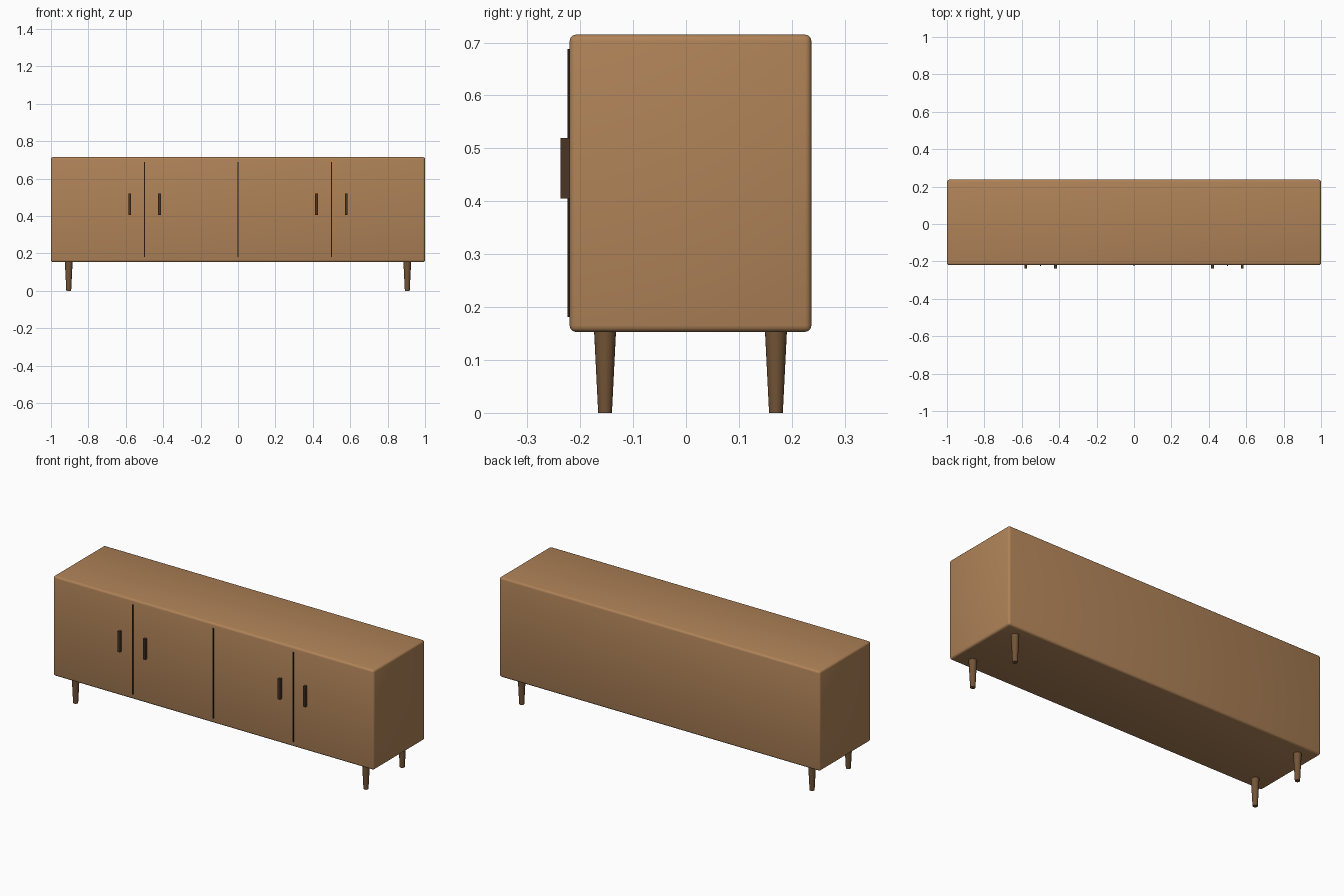
import bpy

if "Cube" in bpy.data.objects:
    bpy.data.objects.remove(bpy.data.objects["Cube"])


def material(name, rgb):
    mat = bpy.data.materials.new(name)
    mat.use_nodes = True
    color = (*rgb, 1)
    mat.diffuse_color = color
    bsdf = next(n for n in mat.node_tree.nodes if n.type == 'BSDF_PRINCIPLED')
    bsdf.inputs["Base Color"].default_value = color
    return mat


wood = material("warm wood", (0.43, 0.225, 0.097))
leg_wood = material("dark wood", (0.17, 0.088, 0.038))
handle_brown = material("handle brown", (0.07, 0.035, 0.018))
seam_dark = material("seam dark", (0.02, 0.011, 0.006))


def box(name, low, high, mat, bevel=0, segments=3):
    bpy.ops.mesh.primitive_cube_add(size=1, location=[(a + b) / 2 for a, b in zip(low, high)])
    obj = bpy.context.object
    obj.name = name
    obj.scale = [b - a for a, b in zip(low, high)]
    bpy.ops.object.transform_apply(location=False, rotation=False, scale=True)
    obj.data.materials.append(mat)
    if bevel:
        mod = obj.modifiers.new("rounded edges", 'BEVEL')
        mod.width = bevel
        mod.segments = segments
        bpy.ops.object.modifier_apply(modifier=mod.name)
        bpy.ops.object.shade_smooth_by_angle()
    return obj


# Cabinet body
FRONT, BACK, BOTTOM, TOP = -0.22, 0.237, 0.153, 0.715
box("cabinet_body", (-1, FRONT, BOTTOM), (1, BACK, TOP), wood, bevel=0.012)

# Thin strips between the doors
for side, x in (("right", -0.5), ("middle", 0), ("left", 0.5)):
    box(f"door_seam_{side}", (x - 0.003, FRONT - 0.004, 0.181),
        (x + 0.003, FRONT + 0.003, 0.688), seam_dark)

# Door handles, a pair around each outer seam
for side, sign in (("right", -1), ("left", 1)):
    for place, offset in (("inner", 0.42), ("outer", 0.578)):
        x = sign * offset
        box(f"{place}_handle_{side}", (x - 0.007, FRONT - 0.017, 0.405),
            (x + 0.007, FRONT + 0.001, 0.52), handle_brown)

# Tapered round legs
for side, x in (("right", -0.905), ("left", 0.905)):
    for place, y in (("front", -0.153), ("back", 0.17)):
        height = BOTTOM + 0.003
        bpy.ops.mesh.primitive_cone_add(vertices=24, radius1=0.013, radius2=0.0208,
                                        depth=height, location=(x, y, height / 2))
        leg = bpy.context.object
        leg.name = f"{place}_leg_{side}"
        leg.data.materials.append(leg_wood)
        bpy.ops.object.shade_smooth_by_angle()
